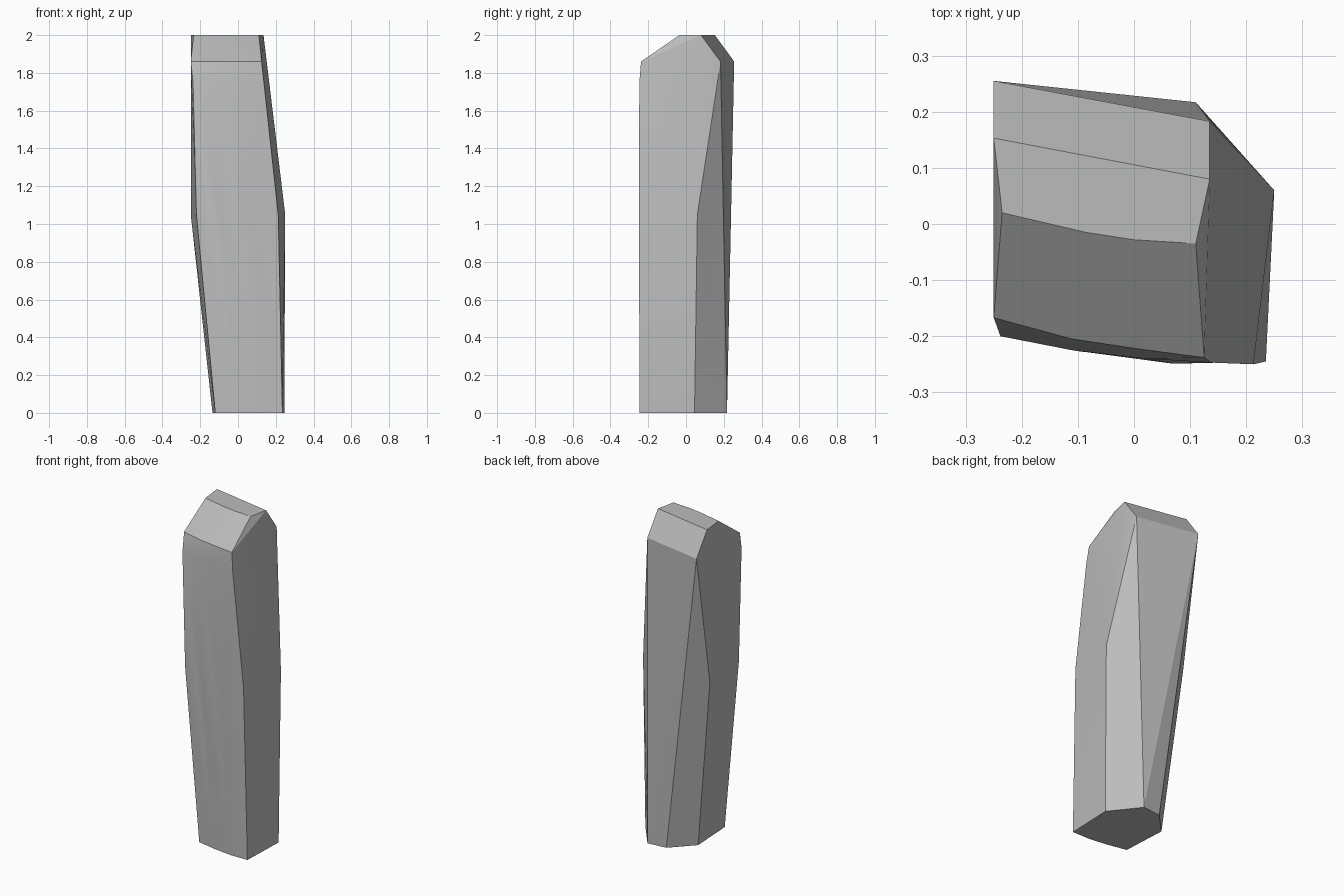
import bpy
import bmesh
import math

cube = bpy.data.objects.get("Cube")
if cube:
    bpy.data.objects.remove(cube, do_unlink=True)

# Single stone colour
stone = bpy.data.materials.new("grey stone")
stone.use_nodes = True
colour = (0.5, 0.5, 0.5, 1)
stone.diffuse_color = colour
stone.node_tree.nodes["Principled BSDF"].inputs["Base Color"].default_value = colour

# Corner outlines of the leaning pillar, height -> points around it
rings = {
    # foot
    0.0: [(-.12, -.205), (0, -.23), (.12, -.245), (.235, -.245),
          (.245, .045), (.11, .217), (-.01, .205), (-.135, .075)],
    # waist, where the sides change lean
    1.05: [(-.22, -.2), (-.09, -.228), (.07, -.249), (.213, -.25),
           (.25, .06), (-.25, .125)],
    # rounded front shoulder
    1.75: [(-.238, -.2), (-.11, -.225), (.02, -.24), (.137, -.247)],
    1.86: [(-.25, -.167), (-.11, -.205), (.01, -.223), (.125, -.238),
           (.135, .183), (-.25, .255)],
    # flat cap between the two bevels
    2.0: [(-.235, .02), (-.085, -.015), (0, -.028), (.11, -.035),
          (.135, .08), (-.25, .153)],
}

# Wrap the outlines into one faceted solid
bm = bmesh.new()
for z, outline in rings.items():
    for x, y in outline:
        bm.verts.new((x, y, z))
hull = bmesh.ops.convex_hull(bm, input=bm.verts[:])
loose = {v for v in hull["geom_interior"] + hull["geom_unused"]
         if isinstance(v, bmesh.types.BMVert)}
bmesh.ops.delete(bm, geom=list(loose), context="VERTS")
bmesh.ops.dissolve_limit(bm, angle_limit=math.radians(1),
                         verts=bm.verts[:], edges=bm.edges[:])
bmesh.ops.recalc_face_normals(bm, faces=bm.faces[:])

mesh = bpy.data.meshes.new("stone_pillar")
bm.to_mesh(mesh)
bm.free()
mesh.materials.append(stone)
pillar = bpy.data.objects.new("stone_pillar", mesh)
bpy.context.collection.objects.link(pillar)

# Soften the curved front while keeping the cut edges crisp
bpy.ops.object.select_all(action="DESELECT")
pillar.select_set(True)
bpy.context.view_layer.objects.active = pillar
bpy.ops.object.shade_smooth_by_angle(angle=math.radians(16))
